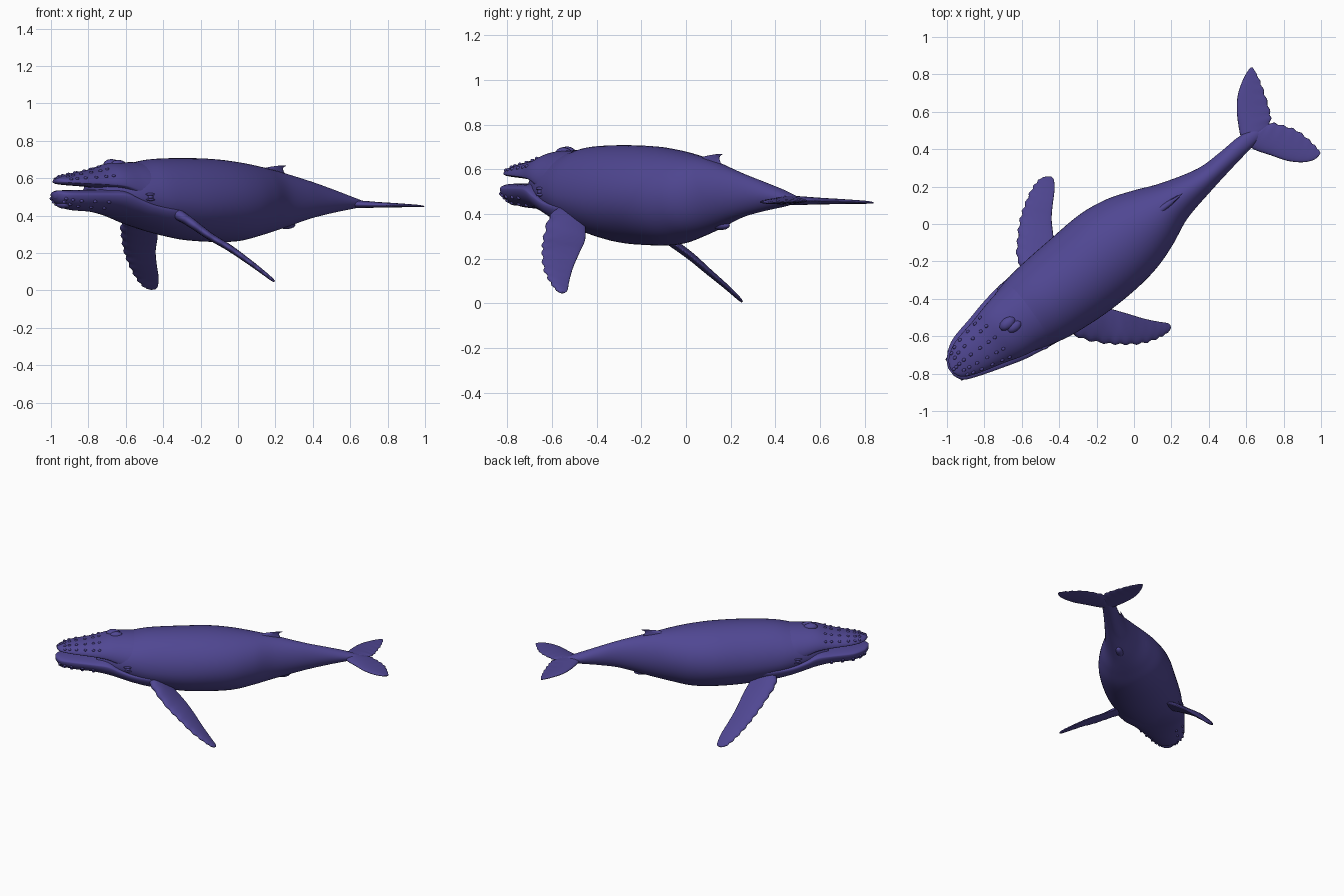
import bpy, bmesh, math
from mathutils import Vector

skin_mat = bpy.data.materials.new("deep_blue_skin")
skin_mat.diffuse_color = (0.08, 0.063, 0.29, 1)


def place(s, t, z):
    """Body frame (s along the spine, t sideways) to world."""
    return Vector((0.8 * s - 0.6 * t, 0.6 * s + 0.8 * t, z))


def spline(rows, n):
    """Catmull-Rom resampling of tuples."""
    out = []
    for i in range(len(rows) - 1):
        a, b, c, d = (rows[max(0, min(len(rows) - 1, i + k))] for k in (-1, 0, 1, 2))
        for j in range(n):
            u = j / n
            out.append(tuple(0.5 * (2 * q + (r - p) * u + (2 * p - 5 * q + 4 * r - v) * u * u
                                    + (3 * q - p - 3 * r + v) * u ** 3)
                             for p, q, r, v in zip(a, b, c, d)))
    return out + [rows[-1]]


def finish(name, bm):
    bmesh.ops.recalc_face_normals(bm, faces=bm.faces)
    mesh = bpy.data.meshes.new(name)
    bm.to_mesh(mesh)
    bm.free()
    for p in mesh.polygons:
        p.use_smooth = True
    mesh.materials.append(skin_mat)
    obj = bpy.data.objects.new(name, mesh)
    bpy.context.collection.objects.link(obj)
    return obj


def loft(name, rings):
    bm = bmesh.new()
    loops = [[bm.verts.new(p) for p in ring] for ring in rings]
    n = len(loops[0])
    for a, b in zip(loops, loops[1:]):
        for i in range(n):
            bm.faces.new((a[i], a[(i + 1) % n], b[(i + 1) % n], b[i]))
    bm.faces.new(loops[0])
    bm.faces.new(loops[-1])
    return finish(name, bm)


def on_section(row, a):
    s, c, w, zb, zm, zt = row
    k = math.sin(a)
    return place(s, c + w * math.cos(a), zm + k * ((zt - zm) if k > 0 else (zm - zb)))


def body_part(name, rows):
    fine = spline(rows, 8)
    loft(name, [[on_section(r, 2 * math.pi * i / 56) for i in range(56)] for r in fine])
    return fine


def fin(name, rows, knobs=0.0, wave=0.0):
    """rows: leading point, trailing point, thickness"""
    fine = spline([tuple(l) + tuple(t) + (th,) for l, t, th in rows], 8)
    span = (Vector(fine[-1][:3]) + Vector(fine[-1][3:6]) - Vector(fine[0][:3]) - Vector(fine[0][3:6]))
    rings = []
    for k, r in enumerate(fine):
        lead, trail = Vector(r[:3]), Vector(r[3:6])
        chord = lead - trail
        u = chord.normalized()
        fade = min(1, chord.length / 0.1)
        lead += u * knobs * fade * math.sin(k * 1.35)
        trail += u * wave * fade * math.sin(k * 1.1)
        mid, half = (lead + trail) / 2, (lead - trail) / 2
        nrm = chord.cross(span).normalized() * r[6] / 2
        ring = []
        for i in range(24):
            a = 2 * math.pi * i / 24
            # thicker towards the leading edge
            ring.append(mid + half * math.cos(a) + nrm * math.sin(a) * (1 + 0.35 * math.cos(a)))
        rings.append(ring)
    return loft(name, rings)


def blobs(name, items):
    """items: centre, (size along spine, sideways, up)"""
    bm = bmesh.new()
    for centre, size in items:
        made = bmesh.ops.create_icosphere(bm, subdivisions=2, radius=1)
        for v in made["verts"]:
            v.co = centre + place(v.co.x * size[0], v.co.y * size[1], v.co.z * size[2])
    return finish(name, bm)


# Torso and tail stock: s, centre, half width, bottom, widest height, top
torso = body_part("body", [
    (-.98, -.038, .11, .45, .52, .61), (-.85, -.04, .175, .395, .51, .66),
    (-.72, -.042, .213, .345, .5, .685), (-.6, -.045, .233, .31, .485, .703),
    (-.4, -.044, .248, .272, .475, .708), (-.2, -.035, .25, .26, .475, .703),
    (-.04, -.033, .227, .263, .475, .687), (.1, -.033, .18, .29, .48, .665),
    (.25, -.03, .117, .327, .48, .635), (.45, -.035, .068, .383, .48, .585),
    (.6, -.022, .053, .412, .48, .545), (.73, -.008, .045, .432, .472, .508),
    (.84, -.008, .025, .450, .462, .474)])

# Upper jaw
upper = body_part("upper_jaw", [
    (-1.25, -.045, .015, .575, .585, .597), (-1.225, -.042, .06, .568, .58, .606),
    (-1.15, -.035, .102, .562, .575, .624), (-1.0, -.038, .14, .552, .568, .65),
    (-.9, -.04, .168, .535, .56, .678), (-.8, -.04, .188, .47, .535, .685),
    (-.68, -.042, .205, .44, .51, .685), (-.5, -.044, .19, .42, .5, .68)])

# Lower jaw
lower = body_part("lower_jaw", [
    (-1.258, -.047, .025, .495, .515, .53), (-1.23, -.045, .073, .462, .512, .535),
    (-1.15, -.033, .12, .432, .512, .537), (-1.0, -.038, .162, .42, .512, .54),
    (-.9, -.04, .188, .4, .505, .545), (-.82, -.04, .202, .378, .475, .51),
    (-.72, -.042, .215, .345, .445, .47), (-.58, -.044, .224, .31, .425, .45),
    (-.4, -.044, .2, .3, .41, .44)])

# Blowhole mound and knobs over the snout and chin
blobs("blowhole_mound", [(place(-.86, -.02, .675), (.05, .032, .028)),
                         (place(-.84, -.055, .675), (.045, .028, .024))])
knobs = []
for r in upper[6:30:3]:
    for a in (30, 60, 90, 120, 150):
        if a == 90 or r[2] > .08:
            knobs.append((on_section(r, math.radians(a)), (.011, .009, .008)))
for r in lower[8:26:4]:
    for a in (-25, -50, -130, -155):
        knobs.append((on_section(r, math.radians(a)), (.012, .008, .009)))
knobs.append((place(-1.2, -.045, .462), (.035, .05, .025)))
blobs("head_knobs", knobs)

# Eyes with lids
eyes = []
for side in (-1, 1):
    eyes += [(place(-.765, -.042 + side * .2, .5), (.016, .012, .011)),
             (place(-.765, -.042 + side * .198, .514), (.032, .013, .008)),
             (place(-.765, -.042 + side * .2, .486), (.03, .012, .007))]
blobs("eyes", eyes)

# Belly bump ahead of the tail stock
blobs("belly_bump", [(place(.30, -.03, .35), (.06, .025, .022))])

# Right flipper: x, z, leading y, trailing y, thickness
right = [(-.36, .43, -.57, -.44, .06), (-.27, .375, -.615, -.45, .05), (-.15, .29, -.638, -.45, .038),
         (-.05, .23, -.643, -.475, .034), (.05, .16, -.637, -.505, .028), (.13, .1, -.61, -.522, .022),
         (.18, .06, -.58, -.53, .016), (.195, .048, -.56, -.543, .008)]
fin("right_flipper", [((x, a, z), (x, b, z), th) for x, z, a, b, th in right], .005)

# Left flipper: y, z, leading x, trailing x, thickness
left = [(-.27, .41, -.58, -.44, .06), (-.18, .355, -.625, -.43, .05), (-.08, .285, -.622, -.43, .038),
        (.02, .212, -.61, -.44, .034), (.1, .143, -.585, -.435, .028), (.18, .075, -.55, -.425, .022),
        (.235, .024, -.51, -.428, .016), (.252, .007, -.475, -.44, .008)]
fin("left_flipper", [((a, y, z), (b, y, z), th) for y, z, a, b, th in left], .005)

# Tail flukes: leading x, y, trailing x, y, thickness
fluke_a = [(.58, .43, .70, .49, .04), (.563, .5, .73, .55, .036), (.55, .6, .724, .61, .028),
           (.555, .69, .70, .69, .022), (.582, .77, .675, .76, .016), (.61, .82, .65, .812, .011),
           (.625, .838, .635, .836, .006)]
fluke_b = [(.59, .435, .69, .52, .04), (.645, .397, .735, .54, .036), (.73, .368, .80, .525, .028),
           (.82, .338, .87, .50, .022), (.9, .33, .93, .455, .016), (.96, .342, .975, .41, .011),
           (.988, .365, .998, .38, .006)]
for name, rows in (("left_fluke", fluke_a), ("right_fluke", fluke_b)):
    n = len(rows) - 1
    fin(name, [((r[0], r[1], .462 - .012 * i / n), (r[2], r[3], .462 - .012 * i / n), r[4])
               for i, r in enumerate(rows)], 0, .004)

# Dorsal fin: leading s, trailing s, height, thickness
fin("dorsal_fin", [(place(a, -.025, z), place(b, -.025, z), th) for a, b, z, th in
                   [(.04, .31, .6, .05), (.1, .285, .64, .034), (.17, .285, .657, .022),
                    (.24, .302, .666, .012), (.28, .307, .669, .005)]])
